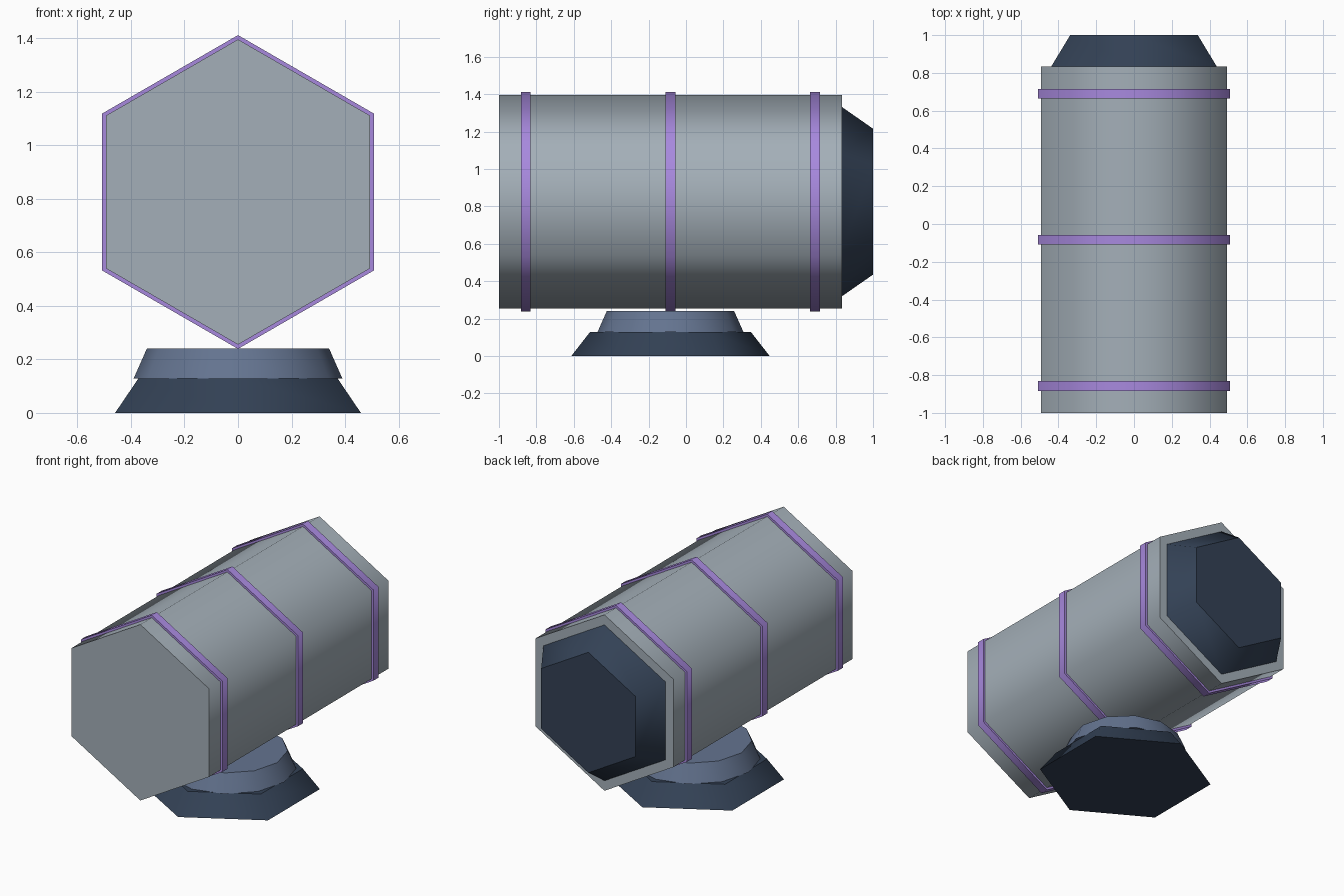
import bpy, bmesh
from math import pi
from mathutils import Matrix

if "Cube" in bpy.data.objects:
    bpy.data.objects.remove(bpy.data.objects["Cube"])


def material(name, rgb):
    m = bpy.data.materials.new(name)
    m.diffuse_color = (*rgb, 1)
    m.use_nodes = True
    m.node_tree.nodes["Principled BSDF"].inputs["Base Color"].default_value = m.diffuse_color
    return m


GREY = material("pale_grey", (0.37, 0.43, 0.48))
VIOLET = material("violet", (0.39, 0.25, 0.73))
DARK = material("dark_slate", (0.033, 0.053, 0.091))
SLATE = material("slate", (0.127, 0.174, 0.278))
BODY_Z = 0.825
MOUNT_Y = -0.083


def frustum(name, sides, r0, r1, start, end, mat, lying=False):
    """Capped prism or frustum from start to end, along z or lying along y."""
    bm = bmesh.new()
    bmesh.ops.create_cone(bm, cap_ends=True, segments=sides,
                          radius1=r0, radius2=r1, depth=end - start)
    # smooth sides, flat caps with crisp rims
    for f in bm.faces:
        f.smooth = abs(f.normal.z) < 0.95
    for f in bm.faces:
        if not f.smooth:
            for e in f.edges:
                e.smooth = False
    mid = (start + end) / 2
    if lying:
        bm.transform(Matrix.Translation((0, mid, BODY_Z)) @ Matrix.Rotation(-pi / 2, 4, 'X'))
    else:
        bm.transform(Matrix.Translation((0, MOUNT_Y, mid)))
    mesh = bpy.data.meshes.new(name)
    bm.to_mesh(mesh)
    bm.free()
    mesh.materials.append(mat)
    obj = bpy.data.objects.new(name, mesh)
    bpy.context.collection.objects.link(obj)
    return obj


# hexagonal barrel and tapered rear cap
frustum("body", 6, 0.57, 0.57, -1.0, 0.835, GREY, lying=True)
frustum("rear_cap", 6, 0.505, 0.39, 0.835, 1.0, DARK, lying=True)

# three bands around the barrel
for i, y in enumerate((-0.857, MOUNT_Y, 0.69)):
    frustum(f"band_{i + 1}", 6, 0.586, 0.586, y - 0.026, y + 0.026, VIOLET, lying=True)

# stepped stand
frustum("stand_foot", 6, 0.53, 0.43, 0.0, 0.128, DARK)
frustum("stand_collar", 12, 0.39, 0.34, 0.128, 0.241, SLATE)
